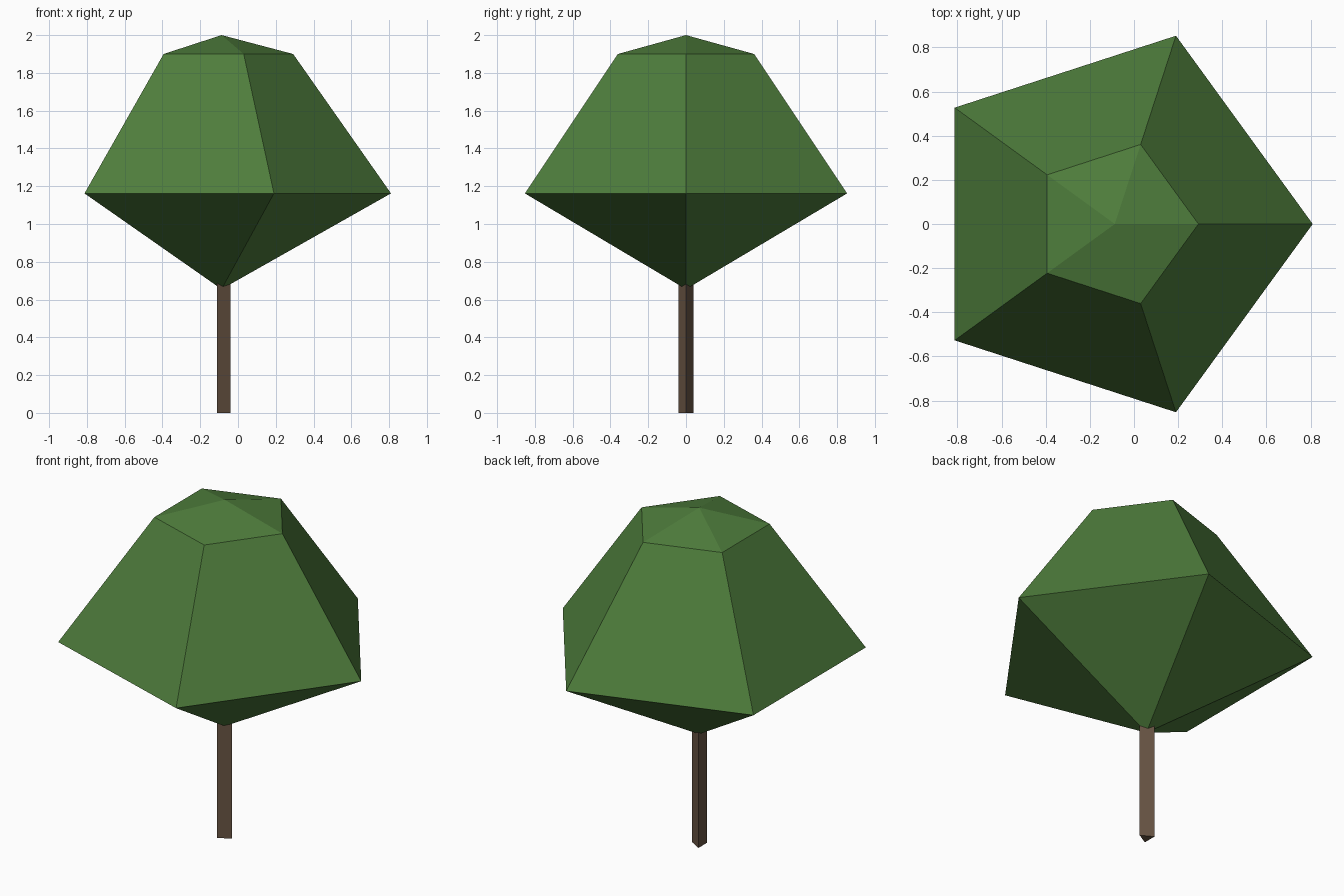
import bpy, bmesh, math

if "Cube" in bpy.data.objects:
    bpy.data.objects.remove(bpy.data.objects["Cube"])


def material(name, colour):
    m = bpy.data.materials.new(name)
    m.diffuse_color = (*colour, 1)
    m.use_nodes = True
    m.node_tree.nodes["Principled BSDF"].inputs["Base Color"].default_value = m.diffuse_color
    return m


def lathe(name, sides, rings, cx, mat):
    """Flat-faced solid from (radius, height) rings; radius 0 makes a tip."""
    bm = bmesh.new()
    loops = []
    for r, z in rings:
        n = sides if r else 1
        loops.append([bm.verts.new((cx + r * math.cos(math.tau * i / n),
                                    r * math.sin(math.tau * i / n), z)) for i in range(n)])
    for a, b in zip(loops, loops[1:]):
        for i in range(sides):
            j = (i + 1) % sides
            if len(a) == 1:
                bm.faces.new((a[0], b[j], b[i]))
            elif len(b) == 1:
                bm.faces.new((a[i], a[j], b[0]))
            else:
                bm.faces.new((a[i], a[j], b[j], b[i]))
    # close open ends
    for loop in (loops[0], loops[-1]):
        if len(loop) > 1:
            bm.faces.new(loop)
    bmesh.ops.recalc_face_normals(bm, faces=bm.faces)
    mesh = bpy.data.meshes.new(name)
    bm.to_mesh(mesh)
    bm.free()
    mesh.materials.append(mat)
    ob = bpy.data.objects.new(name, mesh)
    bpy.context.collection.objects.link(ob)
    return ob


leaf_green = material("leaf green", (0.077, 0.205, 0.045))
bark_brown = material("bark brown", (0.138, 0.089, 0.056))

# Five-sided leafy crown
lathe("crown", 5, [(0, 0.655), (0.897, 1.162), (0.379, 1.90), (0, 2.0)], -0.087, leaf_green)
# Three-sided trunk, ending just inside the crown
lathe("trunk", 3, [(0.047, 0), (0.047, 0.69)], -0.087, bark_brown)
